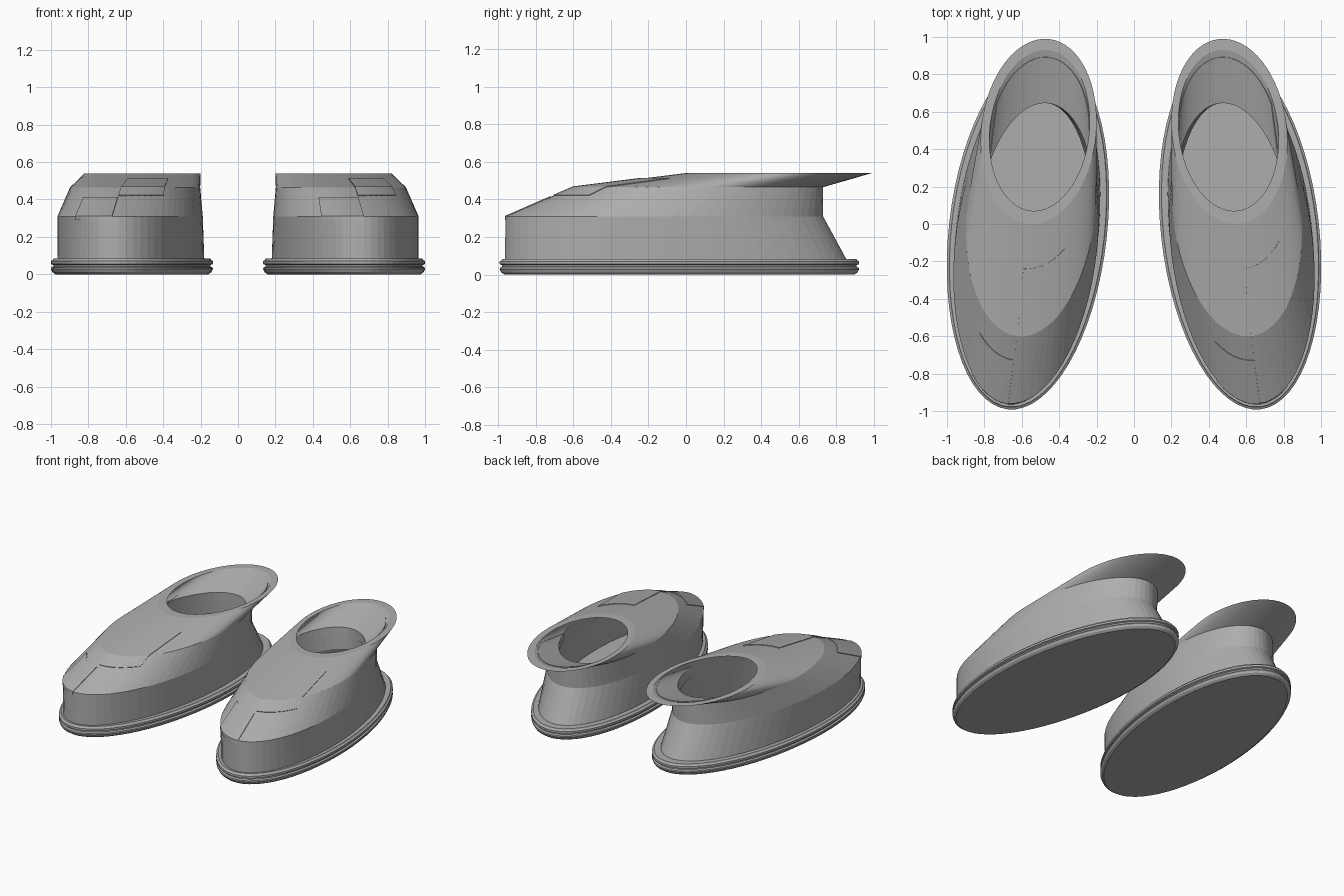
import bpy, bmesh, math

if "Cube" in bpy.data.objects:
    bpy.data.objects.remove(bpy.data.objects["Cube"])

TILT = math.radians(6.5)
SEG = 64

grey = bpy.data.materials.new("plain grey")
grey.diffuse_color = (0.42, 0.42, 0.42, 1)
grey.use_nodes = True
grey.node_tree.nodes["Principled BSDF"].inputs["Base Color"].default_value = grey.diffuse_color

# Rings: z, centre x, centre y, half extent in x, half extent in y
OUTER = [(0.08, 0.572, -0.055, 0.392, 0.91),
         (0.31, 0.577, -0.115, 0.389, 0.845),
         (0.465, 0.55, 0.065, 0.348, 0.665),
         (0.54, 0.51, 0.495, 0.31, 0.495)]
INNER = [(0.54, 0.505, 0.50, 0.268, 0.43),
         (0.465, 0.525, 0.06, 0.31, 0.59),
         (0.31, 0.565, -0.115, 0.34, 0.77),
         (0.09, 0.57, -0.06, 0.345, 0.83)]
# Sole edge: z, inset from the widest outline
SOLE_EDGE = [(0, 0.025), (0.012, 0.008), (0.028, 0), (0.036, 0.002), (0.042, 0.013),
             (0.05, 0.013), (0.055, 0), (0.07, 0), (0.076, 0.01), (0.084, 0.014)]
SOLE = [(z, 0.567, -0.035, 0.434 - d, 0.957 - d) for z, d in SOLE_EDGE]


def point(ring, angle, side):
    """Point on a slightly turned ellipse that has the given extents."""
    z, cx, cy, ex, ey = ring
    c, s = math.cos(TILT), math.sin(TILT)
    k = c * c - s * s
    a = math.sqrt((ey * ey * c * c - ex * ex * s * s) / k)
    b = math.sqrt((ex * ex * c * c - ey * ey * s * s) / k)
    # the angle runs left to right on both shoes
    u, v = b * math.cos(angle) * side, a * math.sin(angle)
    return (side * (cx + u * c - v * s), cy + u * s + v * c, z)


def ring_at(rings, z):
    """Ring at any height between the given ones."""
    rings = sorted(rings)
    for lo, hi in zip(rings, rings[1:]):
        if z <= hi[0]:
            t = (z - lo[0]) / (hi[0] - lo[0])
            return tuple(p + (q - p) * t for p, q in zip(lo, hi))
    return rings[-1]


def finish(bm, name):
    bmesh.ops.recalc_face_normals(bm, faces=bm.faces)
    mesh = bpy.data.meshes.new(name)
    bm.to_mesh(mesh)
    bm.free()
    mesh.materials.append(grey)
    ob = bpy.data.objects.new(name, mesh)
    bpy.context.collection.objects.link(ob)
    return ob


def loft(name, rings, angles, side, closed):
    bm = bmesh.new()
    rows = [[bm.verts.new(point(r, a, side)) for a in angles] for r in rings]
    n = len(angles)
    for lo, hi in zip(rows, rows[1:]):
        for i in range(n if closed else n - 1):
            j = (i + 1) % n
            bm.faces.new((lo[i], lo[j], hi[j], hi[i]))
    if closed:
        bm.faces.new(rows[0])
        bm.faces.new(rows[-1])
    return finish(bm, name)


def panel(name, rings, heights, start, end, side):
    """Thin plate that follows the shoe surface."""
    step = 2 * math.pi / SEG
    angles = [i * step for i in range(start, end + 1)]
    ob = loft(name, [ring_at(rings, z) for z in heights], angles, side, False)
    mod = ob.modifiers.new("thickness", "SOLIDIFY")
    mod.thickness = 0.009
    mod.offset = 0


full = [2 * math.pi * i / SEG for i in range(SEG)]
for side, label in ((-1, "left"), (1, "right")):
    # ridged sole and hollow upper with a flared opening
    loft(label + "_sole", SOLE, full, side, True)
    loft(label + "_upper", OUTER + INNER, full, side, True)
    # toe plate, instep plate and heel lining
    panel(label + "_toe_plate", OUTER, (0.29, 0.31, 0.41), -22, -16, side)
    panel(label + "_instep_plate", OUTER, (0.42, 0.465, 0.51), -16, -9, side)
    panel(label + "_heel_lining", INNER, (0.40, 0.465, 0.53), 4, 28, side)
